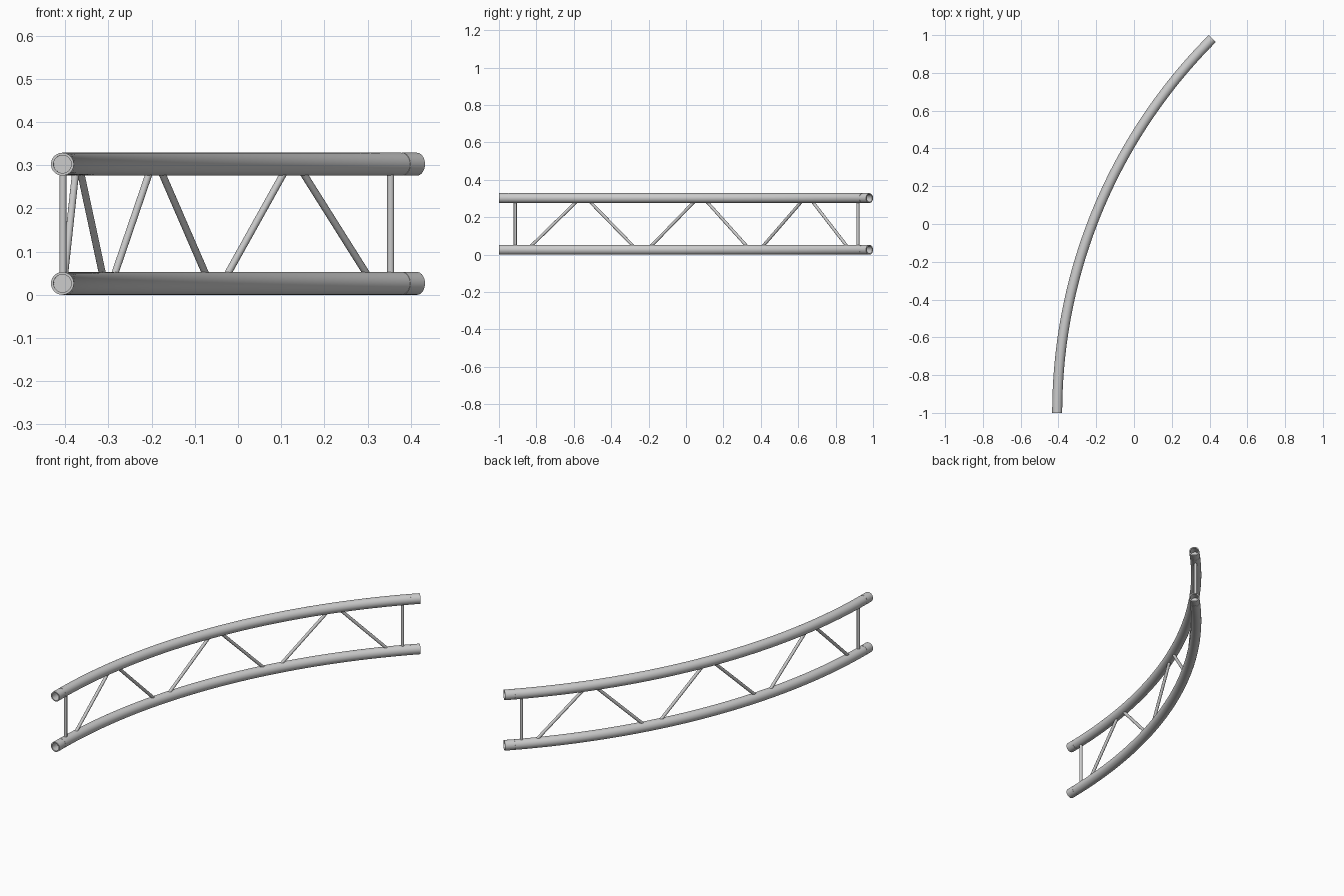
import bpy, bmesh
from math import sin, cos, pi, radians
from mathutils import Vector

if "Cube" in bpy.data.objects:
    bpy.data.objects.remove(bpy.data.objects["Cube"])

R = 2.802               # bend radius of the truss centre line
X0, Y0 = -0.4065, -1.0  # start of the arc, heading along +y
SWEEP = 45.0
TUBE, BORE, BRACE = 0.0265, 0.0205, 0.0082
Z_LOW, Z_HIGH = TUBE, 0.3025
SIDES = 40


def arc_point(deg, z, radius=R):
    a = radians(deg)
    return Vector((X0 + R - radius * cos(a), Y0 + radius * sin(a), z))


def finish(name, bm):
    bmesh.ops.recalc_face_normals(bm, faces=bm.faces)
    mesh = bpy.data.meshes.new(name)
    bm.to_mesh(mesh)
    bm.free()
    obj = bpy.data.objects.new(name, mesh)
    bpy.context.collection.objects.link(obj)
    bpy.ops.object.select_all(action='DESELECT')
    obj.select_set(True)
    bpy.context.view_layer.objects.active = obj
    bpy.ops.object.shade_smooth_by_angle(angle=radians(35))
    return obj


def loft(name, rings):
    """Skin a list of point rings and cap both ends."""
    bm = bmesh.new()
    loops = [[bm.verts.new(p) for p in ring] for ring in rings]
    for a, b in zip(loops, loops[1:]):
        n = len(a)
        for i in range(n):
            j = (i + 1) % n
            bm.faces.new((a[i], a[j], b[j], b[i]))
    bm.faces.new(loops[0])
    bm.faces.new(loops[-1])
    return finish(name, bm)


def chord(name, z):
    # (angle, radius): recessed end, sleeve, seam groove, then the bent tube
    start = [(0.9, BORE), (0, BORE), (0, TUBE), (0.5, TUBE), (1.0, TUBE),
             (1.0, TUBE - 0.001), (1.04, TUBE - 0.001), (1.04, TUBE)]
    middle = [(1.04 + (SWEEP - 2.08) * i / 56, TUBE) for i in range(1, 56)]
    end = [(SWEEP - a, r) for a, r in reversed(start)]
    rings = []
    for deg, r in start + middle + end:
        rings.append([arc_point(deg, z + r * sin(t), R + r * cos(t))
                      for t in (2 * pi * k / SIDES for k in range(SIDES))])
    return loft(name, rings)


def brace(name, deg_low, deg_high):
    # Angles are where the brace meets the tube surfaces; run on into the tubes
    low = arc_point(deg_low, Z_LOW + TUBE)
    high = arc_point(deg_high, Z_HIGH - TUBE)
    run = (high - low) * 0.06
    low, high = low - run, high + run
    axis = (high - low).normalized()
    u = axis.orthogonal().normalized()
    v = axis.cross(u)
    offsets = [BRACE * (cos(t) * u + sin(t) * v)
               for t in (2 * pi * k / 20 for k in range(20))]
    return loft(name, [[p + o for o in offsets] for p in (low, high)])


# Curved main tubes
chord("lower_chord", Z_LOW)
chord("upper_chord", Z_HIGH)

# Upright posts near each end
brace("start_post", 1.78, 1.78)
brace("end_post", SWEEP - 1.78, SWEEP - 1.78)

# Zigzag diagonals, three rising and falling pairs
for i in range(3):
    base = 13.37 * i
    brace(f"rising_diagonal_{i + 1}", 3.65 + base, 8.35 + base)
    brace(f"falling_diagonal_{i + 1}", 14.7 + base, 10.15 + base)
